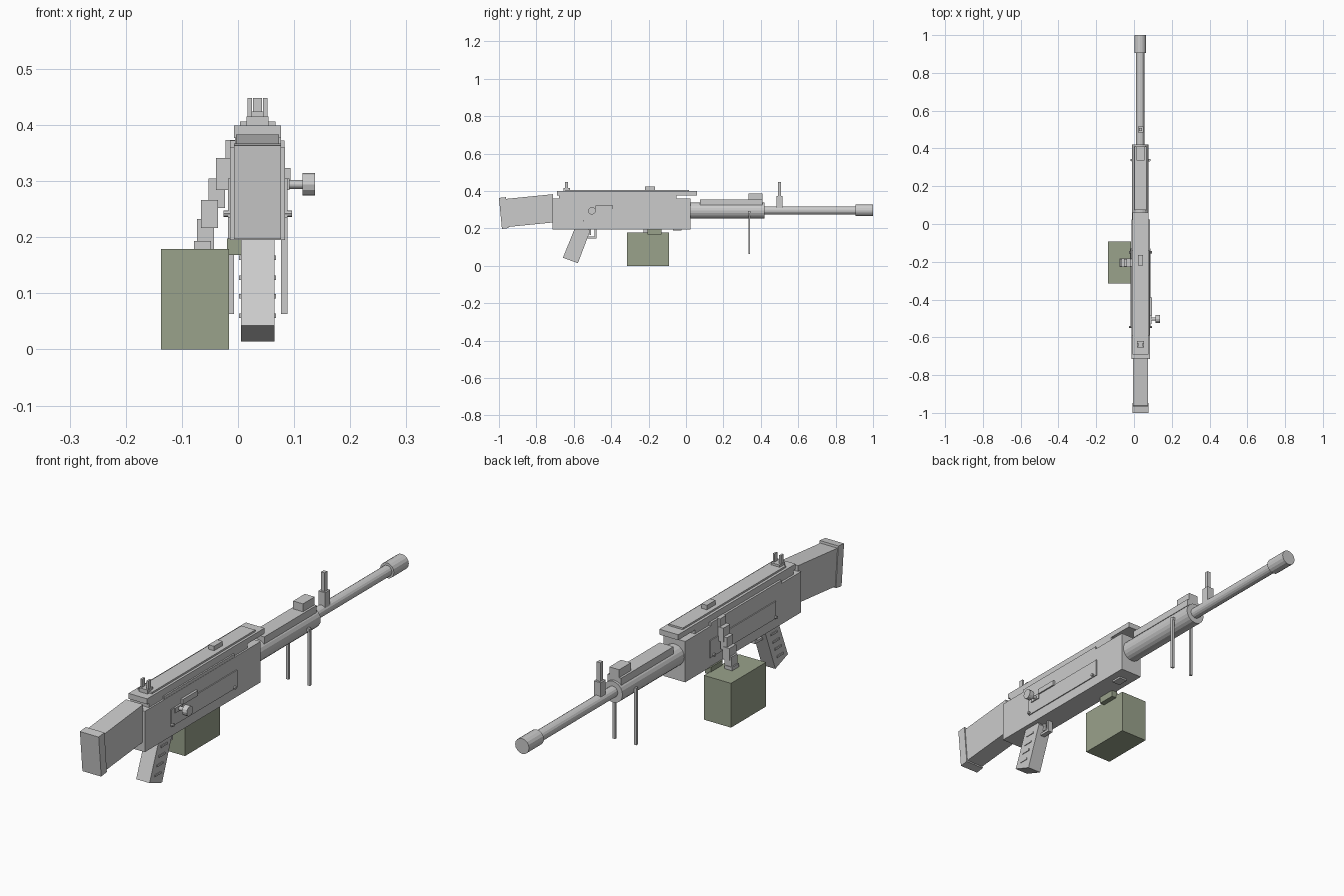
import bpy, bmesh, math
from mathutils import Matrix

CX = 0.035  # centre plane of the body

def finish(name, bm):
    bmesh.ops.recalc_face_normals(bm, faces=bm.faces)
    me = bpy.data.meshes.new(name)
    bm.to_mesh(me)
    bm.free()
    ob = bpy.data.objects.new(name, me)
    bpy.context.collection.objects.link(ob)
    return ob

def box(name, x, y, z):
    bm = bmesh.new()
    bmesh.ops.create_cube(bm, size=1)
    for v in bm.verts:
        for i, r in enumerate((x, y, z)):
            v.co[i] = r[0] if v.co[i] < 0 else r[1]
    return finish(name, bm)

def profile(name, pts, x):
    """Side outline in (y, z), extruded across x."""
    bm = bmesh.new()
    f = bm.faces.new([bm.verts.new((x[0], y, z)) for y, z in pts])
    ext = bmesh.ops.extrude_face_region(bm, geom=[f])
    for v in ext["geom"]:
        if isinstance(v, bmesh.types.BMVert):
            v.co.x = x[1]
    return finish(name, bm)

def rod(name, axis, a, b, c, r, seg=16):
    """Cylinder from a to b along x or y; c holds the other two coordinates."""
    bm = bmesh.new()
    if axis == 'y':
        m = Matrix.Translation((c[0], (a + b) / 2, c[1])) @ Matrix.Rotation(math.pi / 2, 4, 'X')
    else:
        m = Matrix.Translation(((a + b) / 2, c[0], c[1])) @ Matrix.Rotation(math.pi / 2, 4, 'Y')
    bmesh.ops.create_cone(bm, cap_ends=True, segments=seg, radius1=r, radius2=r,
                          depth=abs(b - a), matrix=m)
    return finish(name, bm)

def both(x0, x1):
    """An x range and its mirror about the body centre."""
    return (("left", (2 * CX - x1, 2 * CX - x0)), ("right", (x0, x1)))

# Receiver, side panels and pins
box("receiver", (-0.014, 0.084), (-0.715, 0.025), (0.195, 0.36))
for side, x in both(0.08, 0.088):
    box(side + "_side_panel", x, (-0.55, -0.13), (0.235, 0.305))
for side, x in both(0.084, 0.096):
    for y in (-0.545, -0.15):
        rod(side + "_pin", 'x', x[0], x[1], (y, 0.242), 0.006, 8)

# Top cover with raised strip
box("feed_tray", (-0.005, 0.077), (-0.68, -0.05), (0.355, 0.38))
box("feed_ledge", (-0.014, 0.083), (-0.59, -0.14), (0.355, 0.372))
box("top_cover", (-0.007, 0.077), (-0.69, 0.06), (0.377, 0.399))
box("cover_strip", (0.004, 0.067), (-0.645, 0.015), (0.395, 0.406))
box("cover_latch", (0.022, 0.047), (-0.22, -0.165), (0.40, 0.424))

# Rear sight
box("rear_sight_base", (0.015, 0.054), (-0.655, -0.62), (0.395, 0.415))
for side, x in both(0.045, 0.053):
    box(side + "_rear_sight_post", x, (-0.648, -0.63), (0.41, 0.448))

# Stock and butt plate
profile("stock", [(-0.71, 0.383), (-0.97, 0.357), (-0.96, 0.207), (-0.71, 0.232)], (-0.004, 0.073))
profile("butt_plate", [(-0.963, 0.367), (-1.0, 0.363), (-0.984, 0.197), (-0.948, 0.202)], (-0.007, 0.077))

# Pistol grip with side ribs
profile("grip", [(-0.658, 0.043), (-0.578, 0.014), (-0.513, 0.185), (-0.525, 0.205), (-0.593, 0.205)],
        (0.005, 0.065))
for side, x in both(0.062, 0.068):
    for z in (0.06, 0.095, 0.128, 0.163):
        y = -0.615 + (z - 0.04) * 0.39
        box(side + "_grip_rib", x, (y - 0.02, y + 0.02), (z - 0.004, z + 0.004))

# Trigger and guard
profile("trigger_guard", [(-0.54, 0.147), (-0.478, 0.147), (-0.478, 0.2), (-0.488, 0.2),
                          (-0.488, 0.157), (-0.54, 0.157)], (0.025, 0.045))
box("trigger", (0.03, 0.04), (-0.517, -0.507), (0.165, 0.2))

# Charging handle
box("ejection_block", (0.08, 0.094), (-0.485, -0.39), (0.302, 0.323))
box("handle_root", (0.08, 0.092), (-0.53, -0.485), (0.284, 0.305))
rod("charging_handle", 'x', 0.085, 0.117, (-0.503, 0.294), 0.008, 12)
rod("charging_knob", 'x', 0.115, 0.137, (-0.503, 0.294), 0.0118 * 1.7, 12).scale = (1, 1, 1)

# Barrel, shroud and muzzle
rod("shroud", 'y', 0.02, 0.42, (CX - 0.002, 0.295), 0.043, 20)
rod("barrel", 'y', 0.40, 0.92, (CX - 0.002, 0.296), 0.022)
rod("muzzle", 'y', 0.905, 1.0, (CX - 0.002, 0.297), 0.031)
box("handguard_rail", (0.003, 0.065), (0.075, 0.41), (0.325, 0.354))
box("gas_block", (0.012, 0.056), (0.335, 0.41), (0.335, 0.386))
box("front_sight_base", (0.02, 0.05), (0.485, 0.517), (0.30, 0.372))
box("front_sight_post", (0.027, 0.043), (0.492, 0.509), (0.37, 0.448))

# Bipod
box("bipod_bar", (-0.014, 0.086), (0.332, 0.344), (0.282, 0.294))
for side, x in both(0.077, 0.088):
    box(side + "_bipod_leg", x, (0.333, 0.343), (0.063, 0.294))

# Lower receiver fittings
box("ejection_plate", (0.017, 0.053), (-0.07, -0.025), (0.188, 0.2))
box("magazine_bracket", (-0.02, 0.005), (-0.205, -0.13), (0.168, 0.198))

# Ammunition box
green = bpy.data.materials.new("olive")
green.diffuse_color = (0.32, 0.36, 0.26, 1)
ammo = box("ammo_box", (-0.137, -0.016), (-0.316, -0.092), (0, 0.179))
ammo.data.materials.append(green)
bracket = bpy.data.objects["magazine_bracket"]
bracket.data.materials.append(green)

# Belt climbing from the box into the feed tray
links = [(-0.078, 0.165, 0.193), (-0.073, 0.178, 0.232), (-0.066, 0.216, 0.266), (-0.053, 0.252, 0.305),
         (-0.039, 0.284, 0.341), (-0.022, 0.318, 0.373)]
for i, (x, z0, z1) in enumerate(links):
    w = 0.022 if i % 2 == 0 else 0.019
    box("belt_link", (x, x + 0.03), (-0.205 - w, -0.205 + w), (z0, z1))
